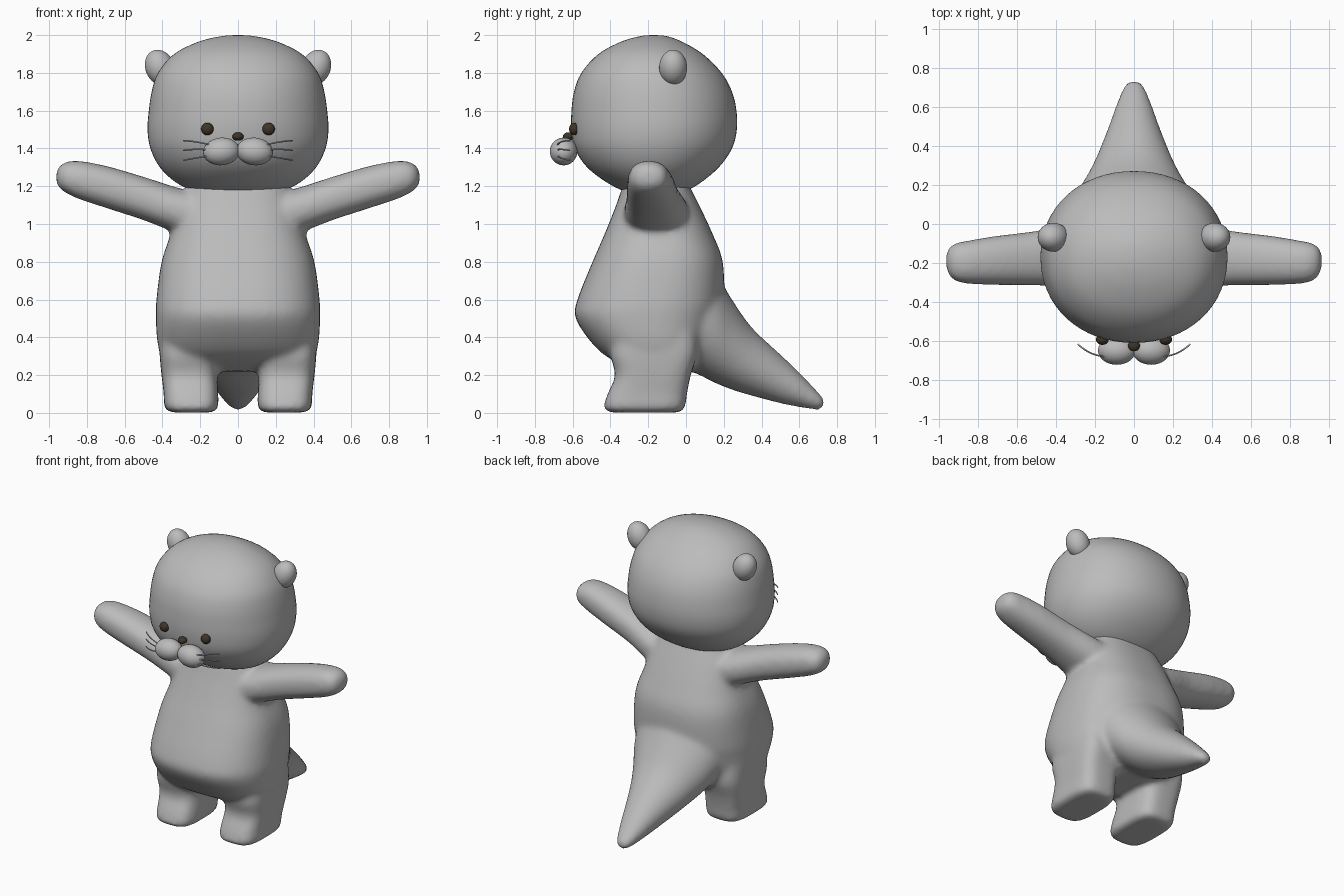
import bpy, bmesh, math
from mathutils import Vector

if "Cube" in bpy.data.objects:
    bpy.data.objects.remove(bpy.data.objects["Cube"])


def material(name, colour, rough):
    m = bpy.data.materials.new(name)
    m.use_nodes = True
    m.diffuse_color = (*colour, 1)
    node = m.node_tree.nodes["Principled BSDF"]
    node.inputs["Base Color"].default_value = (*colour, 1)
    node.inputs["Roughness"].default_value = rough
    return m


GREY = material("soft_grey", (0.5, 0.5, 0.5), 0.6)
BROWN = material("dark_brown", (0.05, 0.036, 0.022), 0.4)


def finish(name, bm, mat):
    bmesh.ops.recalc_face_normals(bm, faces=bm.faces)
    for f in bm.faces:
        f.smooth = True
    mesh = bpy.data.meshes.new(name)
    bm.to_mesh(mesh)
    bm.free()
    mesh.materials.append(mat)
    obj = bpy.data.objects.new(name, mesh)
    bpy.context.collection.objects.link(obj)
    return obj


def spline(keys, steps):
    """Smooth rows running through the key rows."""
    rows = [Vector(k) for k in keys]
    out = []
    for i in range(len(rows) - 1):
        p0, p1, p2 = rows[max(i - 1, 0)], rows[i], rows[i + 1]
        p3 = rows[min(i + 2, len(rows) - 1)]
        for s in range(steps):
            t = s / steps
            out.append(0.5 * (2 * p1 + (p2 - p0) * t
                              + (2 * p0 - 5 * p1 + 4 * p2 - p3) * t ** 2
                              + (3 * p1 - p0 - 3 * p2 + p3) * t ** 3))
    return out + [rows[-1]]


def loft(bm, keys, axis, power=2.0, side=1, segments=48):
    """Rings of (position, min a, max a, min b, max b) along one axis."""
    rings = []
    for pos, a0, a1, b0, b1 in spline(keys, 4):
        ring = []
        for i in range(segments):
            t = math.tau * i / segments
            c, s = math.cos(t), math.sin(t)
            a = (a0 + a1) / 2 + (a1 - a0) / 2 * math.copysign(abs(c) ** (2 / power), c)
            b = (b0 + b1) / 2 + (b1 - b0) / 2 * math.copysign(abs(s) ** (2 / power), s)
            x, y, z = {"x": (pos, a, b), "y": (a, pos, b), "z": (a, b, pos)}[axis]
            ring.append(bm.verts.new((x * side, y, z)))
        rings.append(ring)
    for low, high in zip(rings, rings[1:]):
        for i in range(segments):
            j = (i + 1) % segments
            bm.faces.new((low[i], low[j], high[j], high[i]))
    bm.faces.new(rings[0])
    bm.faces.new(rings[-1])


def ellipsoid(name, centre, radii, mat, tilt=0):
    bm = bmesh.new()
    bmesh.ops.create_uvsphere(bm, u_segments=32, v_segments=20, radius=1)
    obj = finish(name, bm, mat)
    obj.location, obj.scale = centre, radii
    obj.rotation_euler.y = tilt
    return obj


# Body, legs, arms and tail, fused into one soft skin
bm = bmesh.new()
torso = [(0.22, -0.28, 0.28, -0.24, 0.02), (0.28, -0.39, 0.39, -0.39, 0.08),
         (0.36, -0.425, 0.425, -0.49, 0.13), (0.5, -0.435, 0.435, -0.585, 0.18),
         (0.6, -0.432, 0.432, -0.575, 0.2), (0.8, -0.405, 0.405, -0.495, 0.195),
         (0.95, -0.355, 0.355, -0.43, 0.14), (1.1, -0.31, 0.31, -0.37, 0.07),
         (1.2, -0.27, 0.27, -0.335, 0.02), (1.26, -0.24, 0.24, -0.3, 0.0)]
loft(bm, torso, "z", 2.5)
tail = [(-0.1, -0.3, 0.3, 0.26, 0.7), (0.05, -0.33, 0.33, 0.21, 0.78),
        (0.15, -0.3, 0.3, 0.16, 0.74), (0.25, -0.24, 0.24, 0.12, 0.59),
        (0.35, -0.19, 0.19, 0.09, 0.45), (0.5, -0.13, 0.13, 0.05, 0.31),
        (0.6, -0.095, 0.095, 0.03, 0.215), (0.7, -0.055, 0.055, 0.015, 0.11),
        (0.735, -0.025, 0.025, 0.03, 0.07)]
loft(bm, tail, "y")
leg = [(0.002, 0.13, 0.36, -0.41, -0.03), (0.03, 0.105, 0.39, -0.435, -0.005),
       (0.1, 0.105, 0.393, -0.415, 0.005), (0.2, 0.11, 0.405, -0.375, 0.025),
       (0.32, 0.11, 0.415, -0.4, 0.06), (0.45, 0.12, 0.41, -0.36, 0.05)]
arm = [(0.15, -0.34, 0.03, 0.9, 1.15), (0.33, -0.325, 0.005, 0.955, 1.195),
       (0.5, -0.315, -0.035, 1.02, 1.25), (0.7, -0.313, -0.06, 1.085, 1.308),
       (0.85, -0.306, -0.085, 1.135, 1.335), (0.92, -0.29, -0.1, 1.17, 1.325),
       (0.955, -0.25, -0.13, 1.2, 1.295), (0.962, -0.2, -0.17, 1.235, 1.26)]
for side in (1, -1):
    loft(bm, leg, "z", 3.5, side)
    loft(bm, arm, "x", 2.3, side)
body = finish("body", bm, GREY)
remesh = body.modifiers.new("fuse", "REMESH")
remesh.mode = "VOXEL"
remesh.voxel_size = 0.016
remesh.use_smooth_shade = True
soften = body.modifiers.new("soften", "SMOOTH")
soften.factor = 0.5
soften.iterations = 14

# Head
bm = bmesh.new()
head = [(1.165, -0.12, 0.12, -0.25, -0.07), (1.175, -0.23, 0.23, -0.33, 0.0),
        (1.22, -0.33, 0.33, -0.42, 0.08), (1.3, -0.415, 0.415, -0.525, 0.175),
        (1.4, -0.465, 0.465, -0.59, 0.245), (1.5, -0.48, 0.48, -0.608, 0.27),
        (1.6, -0.473, 0.473, -0.607, 0.268), (1.7, -0.458, 0.458, -0.594, 0.245),
        (1.8, -0.425, 0.425, -0.555, 0.19), (1.9, -0.34, 0.34, -0.465, 0.09),
        (1.965, -0.21, 0.21, -0.345, -0.02), (1.994, -0.09, 0.09, -0.245, -0.1),
        (2.0, -0.01, 0.01, -0.18, -0.165)]
loft(bm, head, "z", 2.1, 1, 64)
skull = finish("head", bm, GREY)
soften = skull.modifiers.new("soften", "SMOOTH")
soften.iterations = 3

# Nose
ellipsoid("nose", (0, -0.622, 1.463), (0.03, 0.03, 0.022), BROWN)

for side, label in ((1, "left"), (-1, "right")):
    # Ears, eyes and muzzle pads
    ellipsoid(label + "_ear", (side * 0.413, -0.068, 1.828), (0.077, 0.074, 0.097),
              GREY, side * 0.4)
    ellipsoid(label + "_eye", (side * 0.162, -0.592, 1.503), (0.033, 0.027, 0.033), BROWN)
    ellipsoid(label + "_muzzle_pad", (side * 0.088, -0.648, 1.384),
              (0.097, 0.073, 0.073), GREY, side * 0.1)

    # Whiskers
    curve = bpy.data.curves.new(label + "_whiskers", "CURVE")
    curve.dimensions = "3D"
    curve.bevel_depth = 0.004
    curve.bevel_resolution = 2
    curve.use_fill_caps = True
    for start, bend, end in ((1.415, 1.438, 1.442), (1.39, 1.4, 1.39), (1.365, 1.35, 1.338)):
        line = curve.splines.new("NURBS")
        line.points.add(2)
        line.use_endpoint_u = True
        line.order_u = 3
        path = ((0.13, -0.68, start), (0.22, -0.68, bend), (0.288, -0.615, end))
        for point, (x, y, z) in zip(line.points, path):
            point.co = (side * x, y, z, 1)
    curve.materials.append(GREY)
    whiskers = bpy.data.objects.new(label + "_whiskers", curve)
    bpy.context.collection.objects.link(whiskers)
